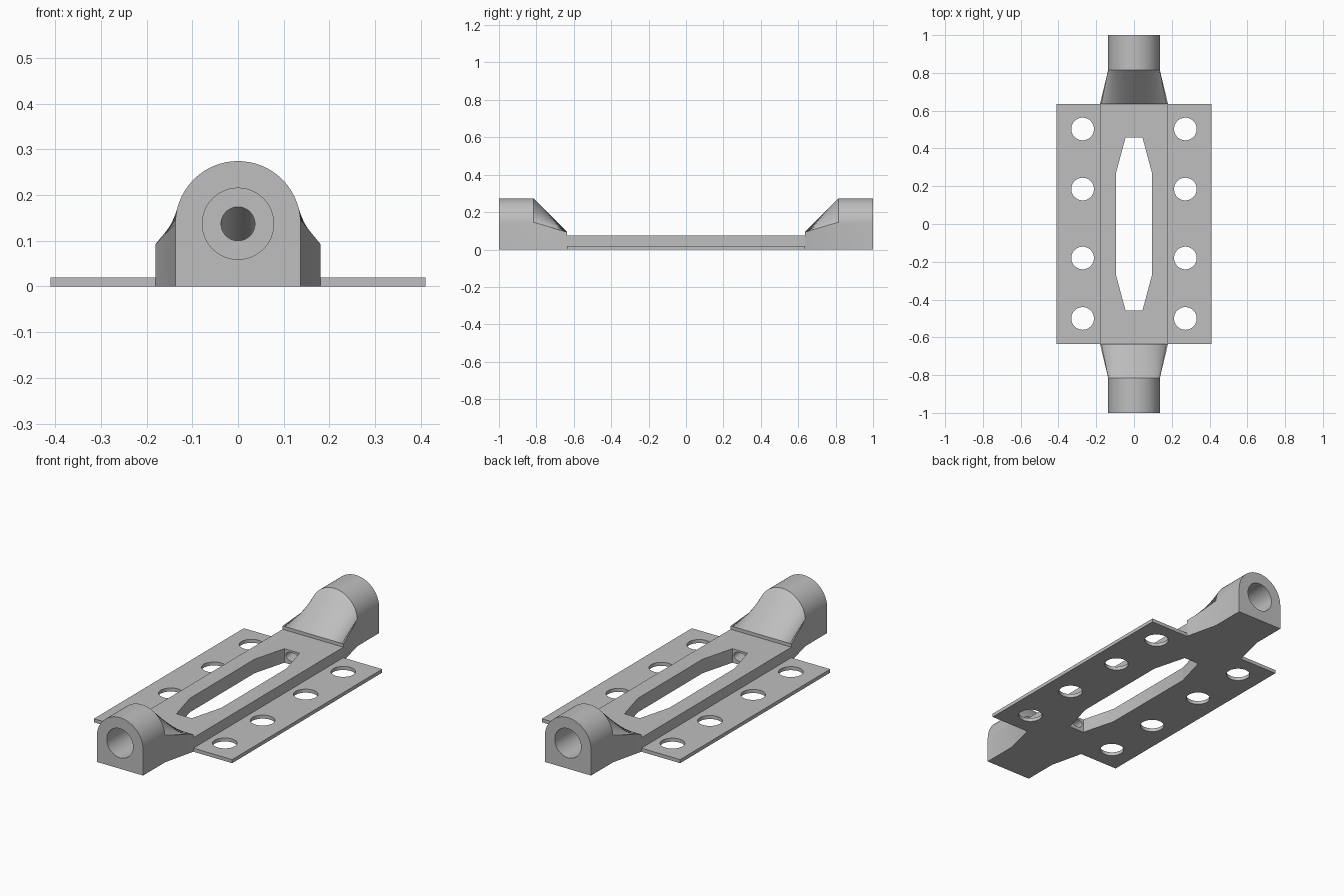
import bpy, bmesh, math

cube = bpy.data.objects.get("Cube")
if cube:
    bpy.data.objects.remove(cube, do_unlink=True)

grey = bpy.data.materials.new("plain_grey")
grey.use_nodes = True
colour = (0.52, 0.52, 0.52, 1)
grey.diffuse_color = colour
grey.node_tree.nodes["Principled BSDF"].inputs["Base Color"].default_value = colour

ARCH = 48            # segments round the arched ends
SHOULDER = 0.635     # end of the flat middle
NECK = 0.815         # where the taper meets the barrel
AXIS = 0.137         # bore height, also barrel radius


def loft(name, sections):
    """Skin closed rings of points that share one vertex count."""
    bm = bmesh.new()
    rings = [[bm.verts.new(p) for p in ring] for ring in sections]
    n = len(rings[0])
    for a, b in zip(rings, rings[1:]):
        for i in range(n):
            j = (i + 1) % n
            bm.faces.new((a[i], a[j], b[j], b[i]))
    bm.faces.new(rings[0])
    bm.faces.new(rings[-1])
    bmesh.ops.recalc_face_normals(bm, faces=bm.faces)
    mesh = bpy.data.meshes.new(name)
    bm.to_mesh(mesh)
    bm.free()
    obj = bpy.data.objects.new(name, mesh)
    bpy.context.collection.objects.link(obj)
    mesh.materials.append(grey)
    return obj


def prism(name, outline, z0, z1):
    return loft(name, [[(x, y, z) for x, y in outline] for z in (z0, z1)])


def activate(obj):
    bpy.ops.object.select_all(action='DESELECT')
    obj.select_set(True)
    bpy.context.view_layer.objects.active = obj


def cut(obj, cutter):
    cutter.hide_render = True
    mod = obj.modifiers.new("cut", 'BOOLEAN')
    mod.operation, mod.solver, mod.object = 'DIFFERENCE', 'EXACT', cutter
    activate(obj)
    bpy.ops.object.modifier_apply(modifier=mod.name)
    bpy.data.objects.remove(cutter, do_unlink=True)


def box_section(y, half, height):
    top = [(half * (1 - 2 * i / ARCH), y, height) for i in range(ARCH + 1)]
    return [(half, y, 0)] + top + [(-half, y, 0)]


def arch_section(y):
    top = [(AXIS * math.cos(math.pi * i / ARCH), y,
            AXIS + AXIS * math.sin(math.pi * i / ARCH)) for i in range(ARCH + 1)]
    return [(AXIS, y, 0)] + top + [(-AXIS, y, 0)]


def circle(cx, cy, r, n=48):
    return [(cx + r * math.cos(2 * math.pi * i / n),
             cy + r * math.sin(2 * math.pi * i / n)) for i in range(n)]


def bore_section(y, z, rx, rz):
    return [(x, y, z + v * rz / rx) for x, v in circle(0, 0, rx)]


# Core: flat bar that tapers up into an arched barrel at each end
core = loft("core_body", [
    arch_section(-1), arch_section(-NECK),
    box_section(-SHOULDER, 0.18, 0.093), box_section(-SHOULDER, 0.18, 0.075),
    box_section(SHOULDER, 0.18, 0.075), box_section(SHOULDER, 0.18, 0.093),
    arch_section(NECK), arch_section(1)])

# Stepped bore in each barrel, dropping down to the end of the slot
for s in (-1, 1):
    cut(core, loft("bore_cutter", [
        bore_section(s * 1.05, AXIS, 0.078, 0.078),
        bore_section(s * 0.80, AXIS, 0.078, 0.078),
        bore_section(s * 0.80, AXIS, 0.037, 0.037),
        bore_section(s * 0.635, 0.042, 0.037, 0.024),
        bore_section(s * 0.44, 0.042, 0.037, 0.024)]))

# Long slot with tapered ends
corner = [(0.045, -0.457), (0.094, -0.275)]
right = corner + [(x, -y) for x, y in reversed(corner)]
cut(core, prism("slot_cutter", right + [(-x, -y) for x, y in right], -0.1, 0.2))

# Thin side flanges with four holes each
flanges = []
for s, side in ((1, "left"), (-1, "right")):
    outline = [(s * x, y) for x, y in ((0.18, -SHOULDER), (0.41, -SHOULDER),
                                       (0.41, SHOULDER), (0.18, SHOULDER))]
    flange = prism(side + "_flange", outline, 0, 0.019)
    for y in (-0.5, -0.18, 0.185, 0.503):
        cut(flange, prism("hole_cutter", circle(s * 0.272, y, 0.06), -0.1, 0.1))
    flanges.append(flange)

# Smooth curved faces, keep edges sharp
for obj in [core] + flanges:
    activate(obj)
    bpy.ops.object.shade_smooth_by_angle(angle=math.radians(20))
